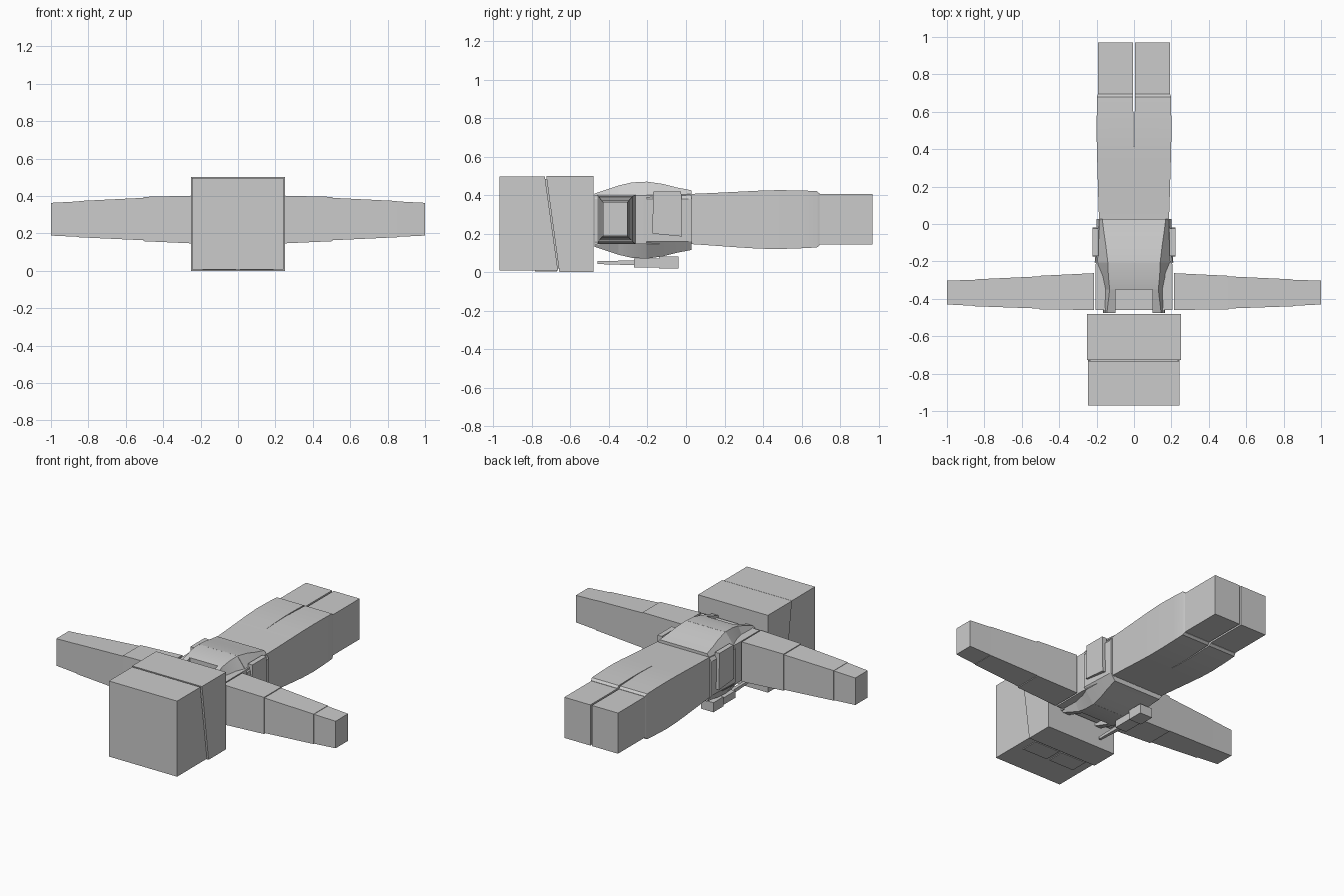
import bpy, bmesh

if "Cube" in bpy.data.objects:
    bpy.data.objects.remove(bpy.data.objects["Cube"])

MID = 0.27  # height of the body's centre plane


def loft(name, rings, smooth=False):
    """Skin a list of equally sized point rings and cap both ends."""
    bm = bmesh.new()
    vs = [[bm.verts.new(p) for p in ring] for ring in rings]
    n = len(rings[0])
    for a, b in zip(vs, vs[1:]):
        for i in range(n):
            j = (i + 1) % n
            bm.faces.new((a[i], a[j], b[j], b[i]))
    bm.faces.new(vs[0])
    bm.faces.new(vs[-1])
    bmesh.ops.recalc_face_normals(bm, faces=bm.faces)
    me = bpy.data.meshes.new(name)
    bm.to_mesh(me)
    bm.free()
    ob = bpy.data.objects.new(name, me)
    bpy.context.collection.objects.link(ob)
    if smooth:
        bpy.ops.object.select_all(action='DESELECT')
        ob.select_set(True)
        bpy.context.view_layer.objects.active = ob
        bpy.ops.object.shade_smooth_by_angle(angle=0.5)
    return ob


def ring_y(y, x0, x1, z0, z1):
    return [(x0, y, z0), (x1, y, z0), (x1, y, z1), (x0, y, z1)]


def ring_x(x, y0, y1, z0, z1):
    return [(x, y0, z0), (x, y1, z0), (x, y1, z1), (x, y0, z1)]


def box(name, x0, x1, y0, y1, z0, z1):
    return loft(name, [ring_y(y0, x0, x1, z0, z1), ring_y(y1, x0, x1, z0, z1)])


def prism_x(name, x0, x1, profile):
    return loft(name, [[(x, y, z) for y, z in profile] for x in (x0, x1)])


# Head: helmet cap and lower head, divided by a slanted seam
prism_x("helmet", -0.245, 0.243, [(-0.97, 0.008), (-0.665, 0.008), (-0.733, 0.497), (-0.97, 0.497)])
prism_x("head", -0.25, 0.25, [(-0.658, 0), (-0.48, 0), (-0.48, 0.5), (-0.726, 0.5)])
prism_x("head_core", -0.235, 0.235, [(-0.8, 0.02), (-0.6, 0.02), (-0.6, 0.485), (-0.8, 0.485)])
for s, side in ((1, "right"), (-1, "left")):
    box("visor_" + side, *sorted((s * 0.01, s * 0.19)), -0.785, -0.67, 0.003, 0.03)

# Shirt under the vest
loft("torso", [ring_y(-0.46, -0.205, 0.205, 0.145, 0.4), ring_y(-0.22, -0.205, 0.205, 0.145, 0.4),
               ring_y(0.03, -0.185, 0.185, 0.145, 0.405)])


# Vest waist band with chamfered edges
def band(y, w, flat, rise):
    pts = [(-flat, rise), (flat, rise), (w, 0.11), (w, -0.11), (flat, -rise), (-flat, -rise), (-w, -0.11), (-w, 0.11)]
    return [(x, y, MID + z) for x, z in pts]


loft("vest_band", [band(-0.205, 0.21, 0.14, 0.2), band(-0.12, 0.207, 0.15, 0.188),
                   band(-0.05, 0.203, 0.16, 0.17), band(0.028, 0.2, 0.17, 0.155)], True)

# Vest back and chest plates with shoulder straps
for s, side in ((1, "back"), (-1, "chest")):
    def plate(y, a, b, wa, wb, top):
        return [(a, y, MID + s * 0.11), (b, y, MID + s * 0.11),
                (wb, y, MID + s * top), (wa, y, MID + s * top)]
    loft("vest_" + side, [plate(-0.35, -0.16, 0.16, -0.13, 0.13, 0.18),
                          plate(-0.28, -0.175, 0.175, -0.137, 0.137, 0.196),
                          plate(-0.2, -0.208, 0.208, -0.14, 0.14, 0.2)], True)
    for t, hand in ((1, "right"), (-1, "left")):
        loft(f"strap_{side}_{hand}", [plate(-0.475, t * 0.1, t * 0.165, t * 0.1, t * 0.145, 0.138),
                                      plate(-0.35, t * 0.1, t * 0.16, t * 0.1, t * 0.13, 0.18)])

# Parts repeated on both sides
for s, side in ((1, "right"), (-1, "left")):
    # Strap piece over the shoulder top
    box("shoulder_strap_" + side, *sorted((s * 0.1, s * 0.16)), -0.475, -0.45, 0.14, 0.4)
    # Side pouch
    prism_x("side_pouch_" + side, *sorted((s * 0.19, s * 0.222)),
            [(-0.175, 0.2), (-0.02, 0.185), (-0.025, 0.42), (-0.17, 0.42)])
    # Arm: sleeve, forearm, hand
    loft("sleeve_" + side, [ring_x(s * 0.215, -0.46, -0.263, 0.145, 0.402),
                            ring_x(s * 0.505, -0.456, -0.277, 0.158, 0.395)])
    loft("forearm_" + side, [ring_x(s * 0.5, -0.452, -0.28, 0.163, 0.39),
                             ring_x(s * 0.85, -0.44, -0.296, 0.179, 0.373)])
    loft("hand_" + side, [ring_x(s * 0.845, -0.438, -0.298, 0.181, 0.371),
                          ring_x(s, -0.43, -0.303, 0.188, 0.363)])
    # Leg and boot
    loft("leg_" + side, [ring_y(y, s * i, s * o, z0, z1) for y, i, o, z0, z1 in (
        (0.28, 0, 0.195, 0.128, 0.418), (0.38, 0.001, 0.198, 0.122, 0.423), (0.48, 0.002, 0.2, 0.12, 0.426),
        (0.6, 0.004, 0.199, 0.124, 0.424), (0.68, 0.005, 0.198, 0.128, 0.421), (0.694, 0.006, 0.193, 0.14, 0.408))], True)
    box("boot_" + side, *sorted((s * 0.006, s * 0.192)), 0.69, 0.97, 0.143, 0.406)

# Hips
loft("hips", [ring_y(0.02, -0.187, 0.187, 0.146, 0.406), ring_y(0.14, -0.191, 0.191, 0.138, 0.411),
              ring_y(0.28, -0.195, 0.195, 0.128, 0.418)], True)

# Radio with antenna hanging on the chest
box("radio", -0.165, -0.085, -0.27, -0.14, 0.025, 0.07)
box("radio_base", -0.17, -0.08, -0.14, -0.038, 0.02, 0.082)
loft("radio_antenna", [ring_y(-0.46, -0.133, -0.117, 0.042, 0.058), ring_y(-0.27, -0.138, -0.112, 0.036, 0.06)])
